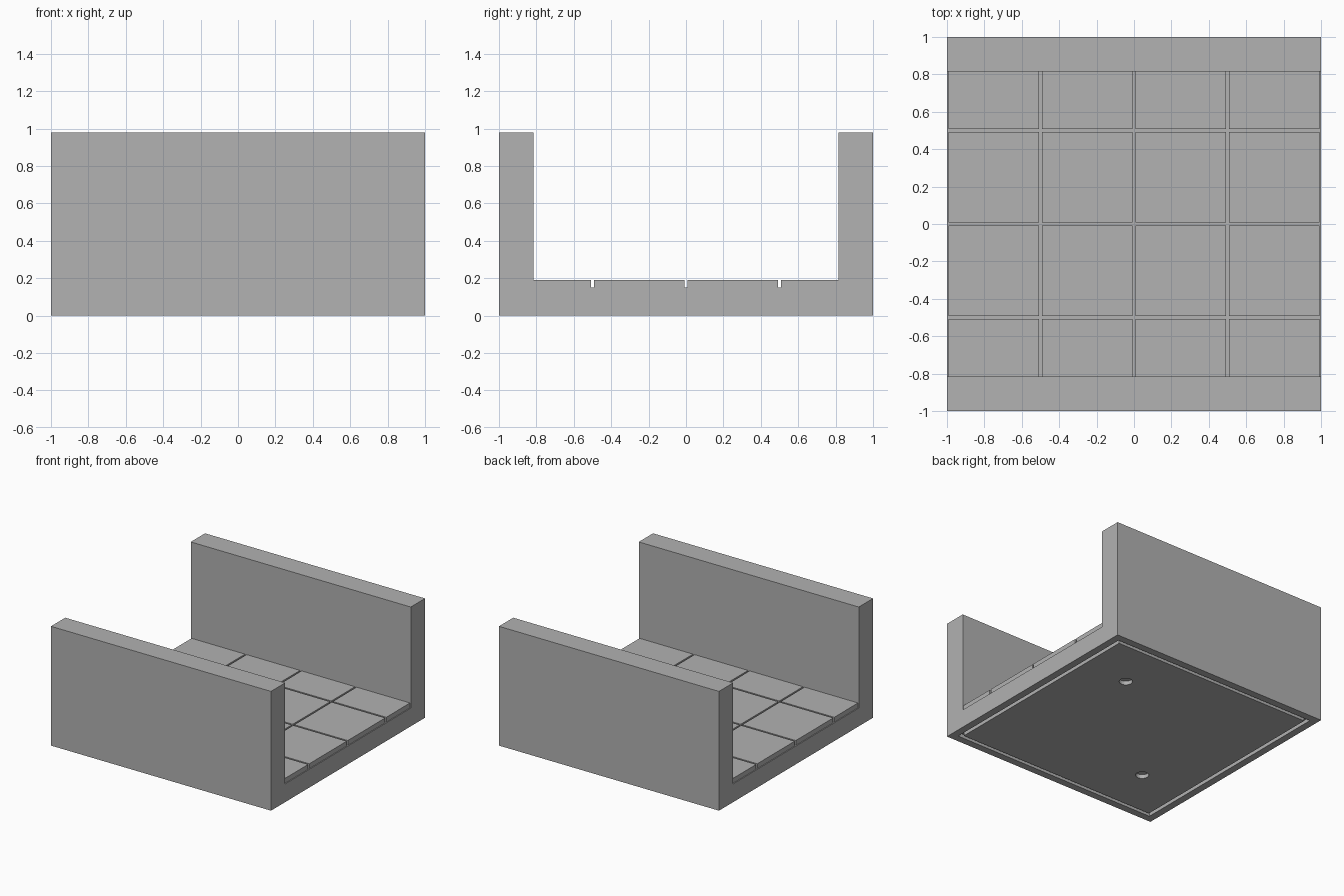
import bpy

old = bpy.data.objects.get("Cube")
if old:
    bpy.data.objects.remove(old, do_unlink=True)

GREY = 0.445
WALL_IN, HEIGHT, SLAB, TILE_TOP = 0.815, 0.98, 0.15, 0.19
GAP, RECESS = 0.014, 0.032

stone = bpy.data.materials.new("grey stone")
stone.use_nodes = True
stone.diffuse_color = (GREY, GREY, GREY, 1)
stone.node_tree.nodes["Principled BSDF"].inputs["Base Color"].default_value = (GREY, GREY, GREY, 1)


def prism(name, profile):
    """Extrude a (y, z) outline along the full x length."""
    n = len(profile)
    verts = [(x, y, z) for x in (-1, 1) for y, z in profile]
    faces = [tuple(reversed(range(n))), tuple(range(n, 2 * n))]
    faces += [(i, (i + 1) % n, (i + 1) % n + n, i + n) for i in range(n)]
    return add_mesh(name, verts, faces)


def box(name, x0, x1, y0, y1, z0, z1):
    verts = [(x, y, z) for z in (z0, z1) for x, y in ((x0, y0), (x1, y0), (x1, y1), (x0, y1))]
    faces = [(3, 2, 1, 0), (4, 5, 6, 7)]
    faces += [(i, (i + 1) % 4, (i + 1) % 4 + 4, i + 4) for i in range(4)]
    return add_mesh(name, verts, faces)


def add_mesh(name, verts, faces):
    mesh = bpy.data.meshes.new(name)
    mesh.from_pydata(verts, [], faces)
    mesh.materials.append(stone)
    obj = bpy.data.objects.new(name, mesh)
    bpy.context.collection.objects.link(obj)
    return obj


def cut(target, cutter):
    """Subtract the cutter, then remove it."""
    cutter.hide_render = True
    mod = target.modifiers.new("cut", 'BOOLEAN')
    mod.operation, mod.solver, mod.object = 'DIFFERENCE', 'EXACT', cutter
    bpy.context.view_layer.objects.active = target
    bpy.ops.object.modifier_apply(modifier=mod.name)
    bpy.data.objects.remove(cutter, do_unlink=True)


# Floor slab with the two side walls as one U-shaped body
body = prism("walls_and_slab", [
    (-1, 0), (1, 0), (1, HEIGHT), (WALL_IN, HEIGHT), (WALL_IN, SLAB),
    (-WALL_IN, SLAB), (-WALL_IN, HEIGHT), (-1, HEIGHT)])

# Underside: a recess filled by a smaller pad leaves a thin groove all round
cut(body, box("recess_cutter", -0.94, 0.94, -0.94, 0.94, -0.1, RECESS))
pad = box("underside_pad", -0.91, 0.91, -0.91, 0.91, 0, RECESS)

# Two round sockets through the pad, on one diagonal
for p in (-0.5, 0.5):
    bpy.ops.mesh.primitive_cylinder_add(vertices=32, radius=0.05, depth=0.2, location=(p, p, 0))
    cutter = bpy.context.object
    cutter.data.materials.append(stone)
    cut(pad, cutter)

# Floor tiles on a half-unit grid, trimmed by the walls
for i in range(4):
    for j in range(4):
        x, y = -1 + i / 2, -1 + j / 2
        box(f"floor_tile_{i + 1}_{j + 1}",
            x + GAP / 2, x + 0.5 - GAP / 2,
            max(y + GAP / 2, -WALL_IN), min(y + 0.5 - GAP / 2, WALL_IN),
            SLAB, TILE_TOP)
